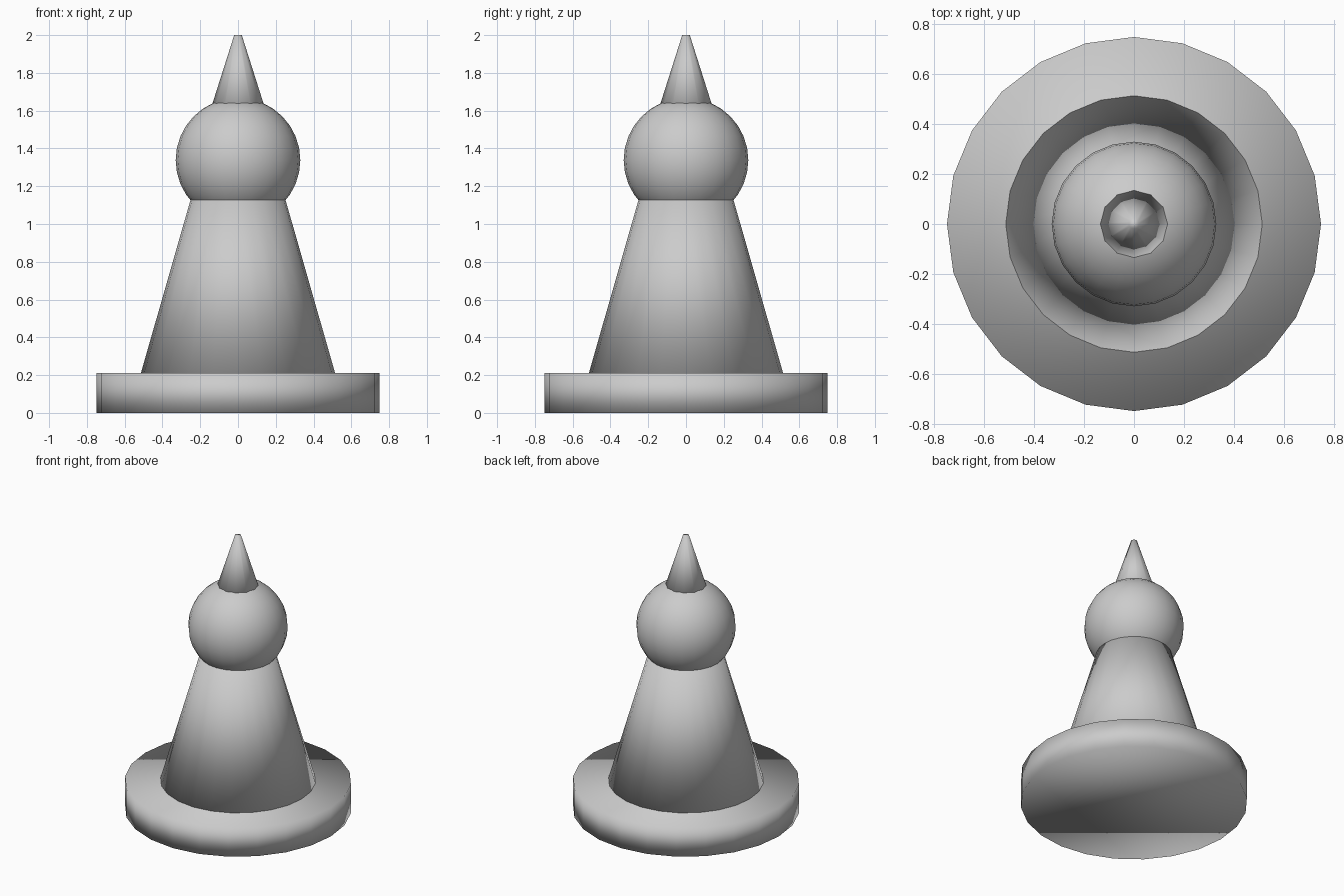
import bpy

if "Cube" in bpy.data.objects:
    bpy.data.objects.remove(bpy.data.objects["Cube"])


def finish(name):
    ob = bpy.context.object
    ob.name = name
    bpy.ops.object.shade_smooth()
    return ob


def tapered(name, sides, r_bottom, r_top, z0, z1):
    bpy.ops.mesh.primitive_cone_add(vertices=sides, radius1=r_bottom, radius2=r_top,
                                    depth=z1 - z0, location=(0, 0, (z0 + z1) / 2))
    return finish(name)


# Round foot, tapered body and pointed tip
tapered("base_disc", 24, 0.75, 0.75, 0.0, 0.21)
tapered("body", 24, 0.52, 0.245, 0.19, 1.15)
tapered("tip_spike", 12, 0.16, 0.02, 1.56, 2.0)

# Ball head
bpy.ops.mesh.primitive_uv_sphere_add(segments=24, ring_count=16, radius=0.33,
                                     location=(0, 0, 1.338))
finish("head")
